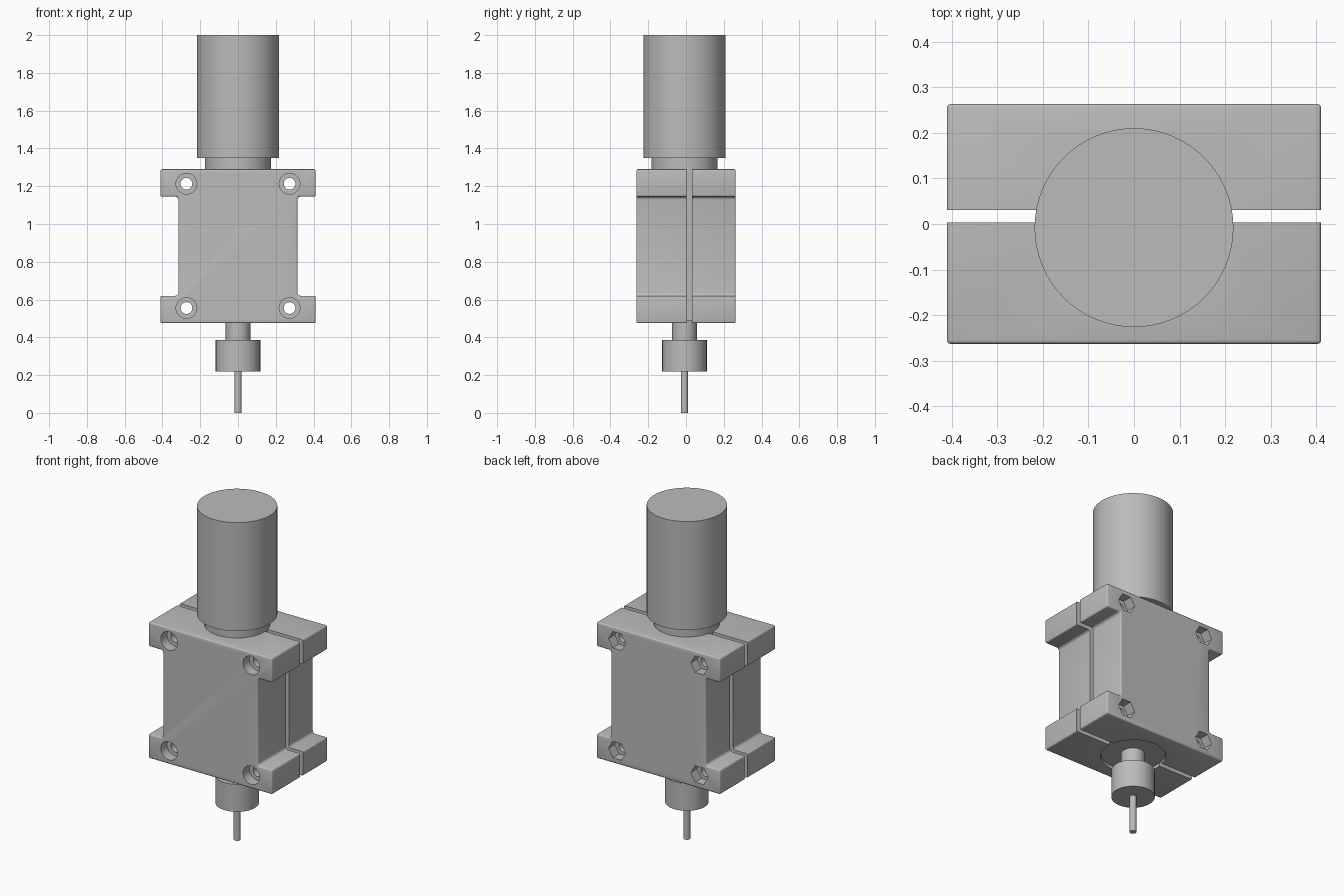
import bpy, bmesh, math
from mathutils import Vector

if "Cube" in bpy.data.objects:
    bpy.data.objects.remove(bpy.data.objects["Cube"], do_unlink=True)

grey = bpy.data.materials.new("plain grey")
grey.use_nodes = True
colour = (0.5, 0.5, 0.5, 1)
grey.diffuse_color = colour
grey.node_tree.nodes["Principled BSDF"].inputs["Base Color"].default_value = colour

AXIS_Y = -0.008          # spindle axis
BOTTOM, TOP = 0.475, 1.29
HOLES = [(x, z) for x in (-0.273, 0.273) for z in (0.555, 1.213)]


def finish(name, bm):
    bmesh.ops.recalc_face_normals(bm, faces=bm.faces[:])
    mesh = bpy.data.meshes.new(name)
    bm.to_mesh(mesh)
    bm.free()
    mesh.materials.append(grey)
    obj = bpy.data.objects.new(name, mesh)
    bpy.context.collection.objects.link(obj)
    return obj


def extrude(points, offset):
    """Solid prism from a planar outline."""
    bm = bmesh.new()
    face = bm.faces.new([bm.verts.new(p) for p in points])
    new = bmesh.ops.extrude_face_region(bm, geom=[face])["geom"]
    bmesh.ops.translate(bm, vec=offset,
                        verts=[g for g in new if isinstance(g, bmesh.types.BMVert)])
    bmesh.ops.recalc_face_normals(bm, faces=bm.faces[:])
    return bm


def ring(radius, sides):
    steps = [math.tau * i / sides for i in range(sides)]
    return [(radius * math.cos(a), radius * math.sin(a)) for a in steps]


def upright(name, radius, z0, z1, sides=64):
    pts = [(x, AXIS_Y + y, z0) for x, y in ring(radius, sides)]
    return finish(name, extrude(pts, Vector((0, 0, z1 - z0))))


def crosswise(name, radius, x, z, y0, y1, sides=32):
    pts = [(x + u, y0, z + v) for u, v in ring(radius, sides)]
    return finish(name, extrude(pts, Vector((0, y1 - y0, 0))))


def activate(obj):
    bpy.ops.object.select_all(action="DESELECT")
    obj.select_set(True)
    bpy.context.view_layer.objects.active = obj


def smooth(obj):
    activate(obj)
    bpy.ops.object.shade_smooth_by_angle(angle=math.radians(35))


def cut(obj, cutter):
    mod = obj.modifiers.new("cut", "BOOLEAN")
    mod.operation, mod.solver, mod.object = "DIFFERENCE", "EXACT", cutter
    activate(obj)
    bpy.ops.object.modifier_apply(modifier=mod.name)
    bpy.data.objects.remove(cutter, do_unlink=True)


def clamp_half(name, outer_y, gap_y):
    # I-shaped outline with wide flanges at top and bottom
    right = [(0.41, BOTTOM), (0.41, 0.62), (0.315, 0.62),
             (0.315, 1.145), (0.41, 1.145), (0.41, TOP)]
    outline = right + [(-x, z) for x, z in reversed(right)]
    bm = extrude([(x, outer_y, z) for x, z in outline],
                 Vector((0, gap_y - outer_y, 0)))
    # Inner corner fillets
    inner = [e for e in bm.edges if not e.is_convex
             and abs(e.verts[0].co.y - e.verts[1].co.y) > 0.1]
    bmesh.ops.bevel(bm, geom=inner, offset=0.016, segments=4, profile=0.5, affect="EDGES")
    # Rounded outside edges; the faces at the gap stay sharp
    outer = [e for e in bm.edges
             if any(abs(v.co.y - gap_y) > 0.01 for v in e.verts)
             and e.calc_face_angle() > 0.8]
    bmesh.ops.bevel(bm, geom=outer, offset=0.008, segments=3, profile=0.5, affect="EDGES")
    obj = finish(name, bm)
    # Spindle bore and bolt holes
    cut(obj, upright("bore_cutter", 0.178, BOTTOM - 0.1, TOP + 0.1))
    for x, z in HOLES:
        cut(obj, crosswise("bolt_cutter", 0.031, x, z, -0.4, 0.4))
        if outer_y < 0:      # round counterbore for bolt heads
            cut(obj, crosswise("head_cutter", 0.055, x, z, outer_y - 0.1, outer_y + 0.06))
        else:                # hexagonal nut pocket
            cut(obj, crosswise("nut_cutter", 0.057, x, z, outer_y - 0.06, outer_y + 0.1, 6))
    smooth(obj)


clamp_half("front_clamp_half", -0.263, 0.003)
clamp_half("back_clamp_half", 0.263, 0.031)

# Spindle, from the motor down to the cutting bit
for name, radius, z0, z1 in [
        ("motor_housing", 0.218, 1.35, 2.0),
        ("spindle_body", 0.175, 0.49, 1.35),
        ("collet_neck", 0.065, 0.385, 0.49),
        ("collet_nut", 0.118, 0.22, 0.385),
        ("cutting_bit", 0.019, 0.0, 0.22)]:
    smooth(upright(name, radius, z0, z1))
